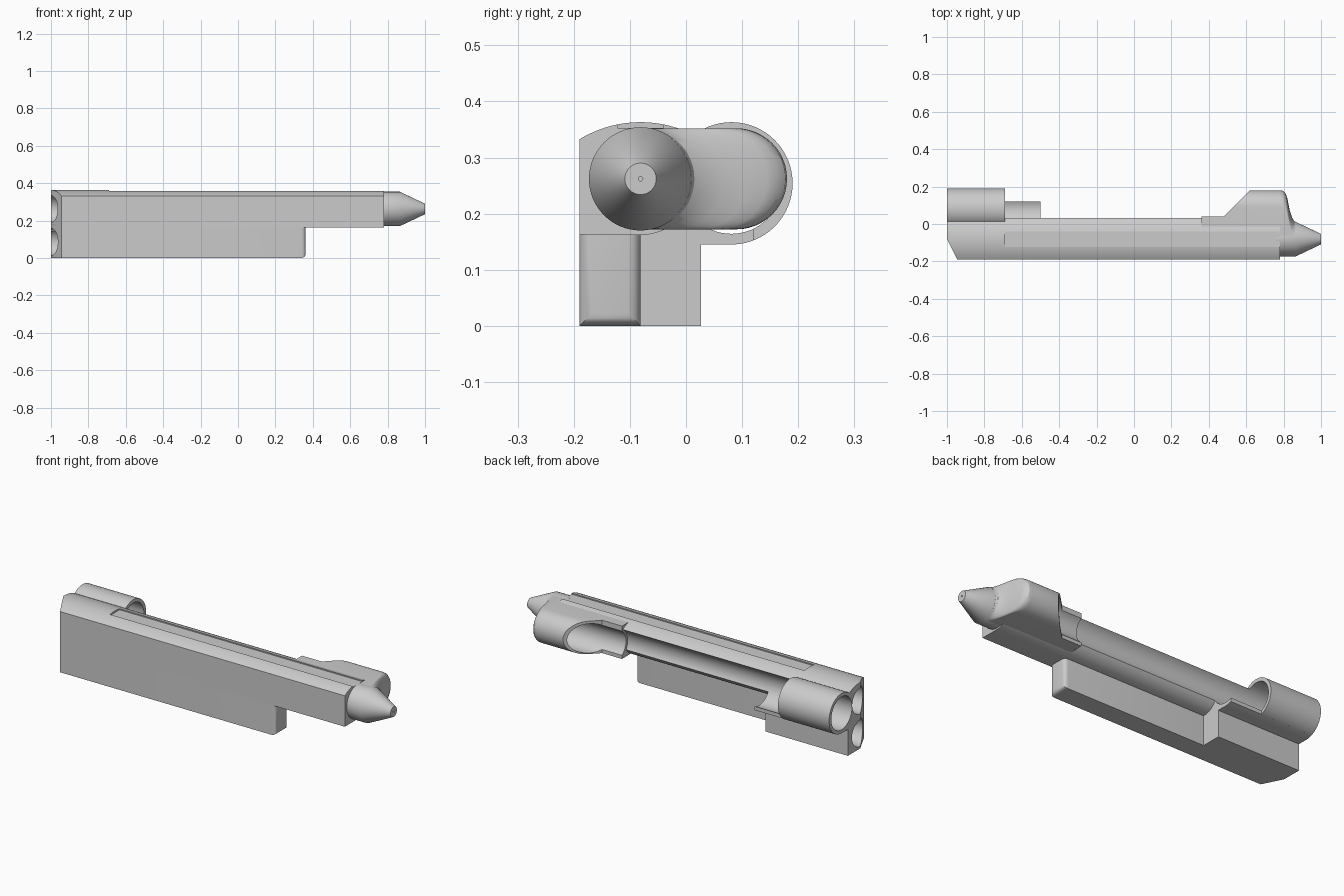
import bpy, bmesh
from math import sin, cos, pi, radians, sqrt

cube = bpy.data.objects.get("Cube")
if cube:
    bpy.data.objects.remove(cube, do_unlink=True)

grey = bpy.data.materials.new("plain grey")
grey.use_nodes = True
grey.diffuse_color = (0.6, 0.6, 0.6, 1)
grey.node_tree.nodes["Principled BSDF"].inputs["Base Color"].default_value = (0.6, 0.6, 0.6, 1)

BARREL = (-0.081, 0.262)   # main axis, as y and z
TUBE = (0.081, 0.254)      # side axis
LOWER = (-0.081, 0.085)    # lower bore axis


def loft(name, sections, bevel_end=0):
    """Skin a row of matching point loops and cap both ends."""
    bm = bmesh.new()
    rings = [[bm.verts.new(p) for p in s] for s in sections]
    n = len(rings[0])
    for a, b in zip(rings, rings[1:]):
        for i in range(n):
            j = (i + 1) % n
            bm.faces.new((a[i], a[j], b[j], b[i]))
    bm.faces.new(rings[0])
    bm.faces.new(rings[-1])
    bmesh.ops.recalc_face_normals(bm, faces=bm.faces)
    if bevel_end:
        top = max(v.co.z for v in bm.verts)
        edges = [e for e in bm.edges if all(v in rings[-1] for v in e.verts)
                 and min(v.co.z for v in e.verts) < top]
        bmesh.ops.bevel(bm, geom=edges, offset=bevel_end, segments=4,
                        profile=0.5, affect='EDGES')
    mesh = bpy.data.meshes.new(name)
    bm.to_mesh(mesh)
    bm.free()
    mesh.materials.append(grey)
    ob = bpy.data.objects.new(name, mesh)
    bpy.context.collection.objects.link(ob)
    return ob


def along_x(name, profile, x0, x1, **kw):
    return loft(name, [[(x, y, z) for y, z in profile] for x in (x0, x1)], **kw)


def along_z(name, profile, z0, z1):
    return loft(name, [[(x, y, z) for x, y in profile] for z in (z0, z1)])


def arc(center, r, a0, a1, n):
    return [(center[0] + r * cos(radians(a0 + (a1 - a0) * i / n)),
             center[1] + r * sin(radians(a0 + (a1 - a0) * i / n))) for i in range(n + 1)]


def circle(center, r, n=64):
    return arc(center, r, 0, 360, n)[:-1]


def rect(y0, y1, z0, z1):
    return [(y0, z0), (y1, z0), (y1, z1), (y0, z1)]


def capsule(y_end, r=0.09):
    """Rounded bar section from the barrel axis out to y_end."""
    y, z = BARREL
    far = max(y_end - r, y + 0.001)
    return arc((far, z), r, -90, 90, 24) + arc((y, z), r, 90, 270, 24)


def crown(y):
    """Height of the shallow arched top."""
    return 0.363 - 0.21 + sqrt(0.21 ** 2 - (y - BARREL[0]) ** 2)


# Cutters
tube_bore = along_x("tube_bore", circle(TUBE, 0.09), -1.1, 0.362)
pod_bore = along_x("pod_bore", circle((0.085, 0.258), 0.08), 0.35, 0.72)
pod_inner_bore = along_x("pod_inner_bore", circle((0.085, 0.258), 0.06), 0.7, 0.76)
upper_bore = along_x("upper_bore", circle(BARREL, 0.071), -1.1, -0.56)
lower_bore = along_x("lower_bore", circle(LOWER, 0.073), -1.1, -0.56)
top_slot = along_x("top_slot", rect(-0.122, -0.04, 0.353, 0.4), -0.69, 0.9)
corner_cut = along_z("corner_cut", [(-1.04, 0), (-0.93, -0.22), (-1.1, -0.22)], -0.1, 0.5)
ramp_cut = along_z("ramp_cut", [(0.3, 0.04), (0.48, 0.04), (0.66, 0.22), (0.3, 0.22)], 0, 0.5)
tip_bore = along_x("tip_bore", circle(BARREL, 0.004, 16), 0.95, 1.1)

# Main body with arched top and round underside
steps = [-0.19 + 0.23 * i / 20 for i in range(21)]
body_profile = [(-0.19, 0.163)] + [(y, crown(y)) for y in steps]
body_profile += [(0.04, 0.262)] + arc(BARREL, 0.1, 0, -90, 20)
main_body = along_x("main_body", body_profile, -1, 0.78)

# Rear side tube and the open tray in front of it
rear_tube = along_x("rear_tube", circle(TUBE, 0.109), -1, -0.69)
tray_profile = [(-0.05, 0.145)] + arc(TUBE, 0.109, -90, -69, 5)
tray_profile += [(0.12, 0.235), (-0.05, 0.235)]
tray = along_x("tray", tray_profile, -1, -0.5)

# Lower housing: wide rear block and slim front rail
rear_block = along_x("rear_block", rect(-0.19, 0.027, 0, 0.2), -1, -0.5)
lower_rail = along_x("lower_rail", rect(-0.19, -0.081, 0, 0.18), -0.52, 0.362, bevel_end=0.022)

# Front side pod, its face sweeping back into the nose
pod_path = [(0.36, 0.18), (0.78, 0.18), (0.797, 0.177), (0.81, 0.165), (0.818, 0.145),
            (0.825, 0.11), (0.833, 0.07), (0.845, 0.035), (0.857, 0.015), (0.868, 0.008)]
front_pod = loft("front_pod", [[(x, y, z) for y, z in capsule(e)] for x, e in pod_path])

# Nose cone
nose_cone = loft("nose_cone", [[(x, y, z) for y, z in circle(BARREL, r)]
                               for x, r in ((0.76, 0.092), (0.865, 0.092), (1, 0.028))])

# Apply the cuts
cuts = {
    main_body: (upper_bore, tube_bore, pod_bore, top_slot, corner_cut),
    rear_tube: (tube_bore, upper_bore),
    tray: (tube_bore, upper_bore),
    rear_block: (lower_bore, upper_bore, tube_bore, corner_cut),
    front_pod: (ramp_cut, pod_bore, pod_inner_bore),
    nose_cone: (tip_bore,),
    lower_rail: (lower_bore,),
}
for part, tools in cuts.items():
    for tool in tools:
        mod = part.modifiers.new(tool.name, 'BOOLEAN')
        mod.operation = 'DIFFERENCE'
        mod.solver = 'EXACT'
        mod.object = tool
graph = bpy.context.evaluated_depsgraph_get()
graph.update()
results = {p: bpy.data.meshes.new_from_object(p.evaluated_get(graph)) for p in cuts}
for part, mesh in results.items():
    part.modifiers.clear()
    part.data = mesh
for tool in {t for tools in cuts.values() for t in tools}:
    bpy.data.objects.remove(tool, do_unlink=True)

# Smooth the curves, keep hard edges
bpy.ops.object.select_all(action='DESELECT')
for part in cuts:
    part.select_set(True)
    bpy.context.view_layer.objects.active = part
bpy.ops.object.shade_smooth_by_angle(angle=radians(30))
